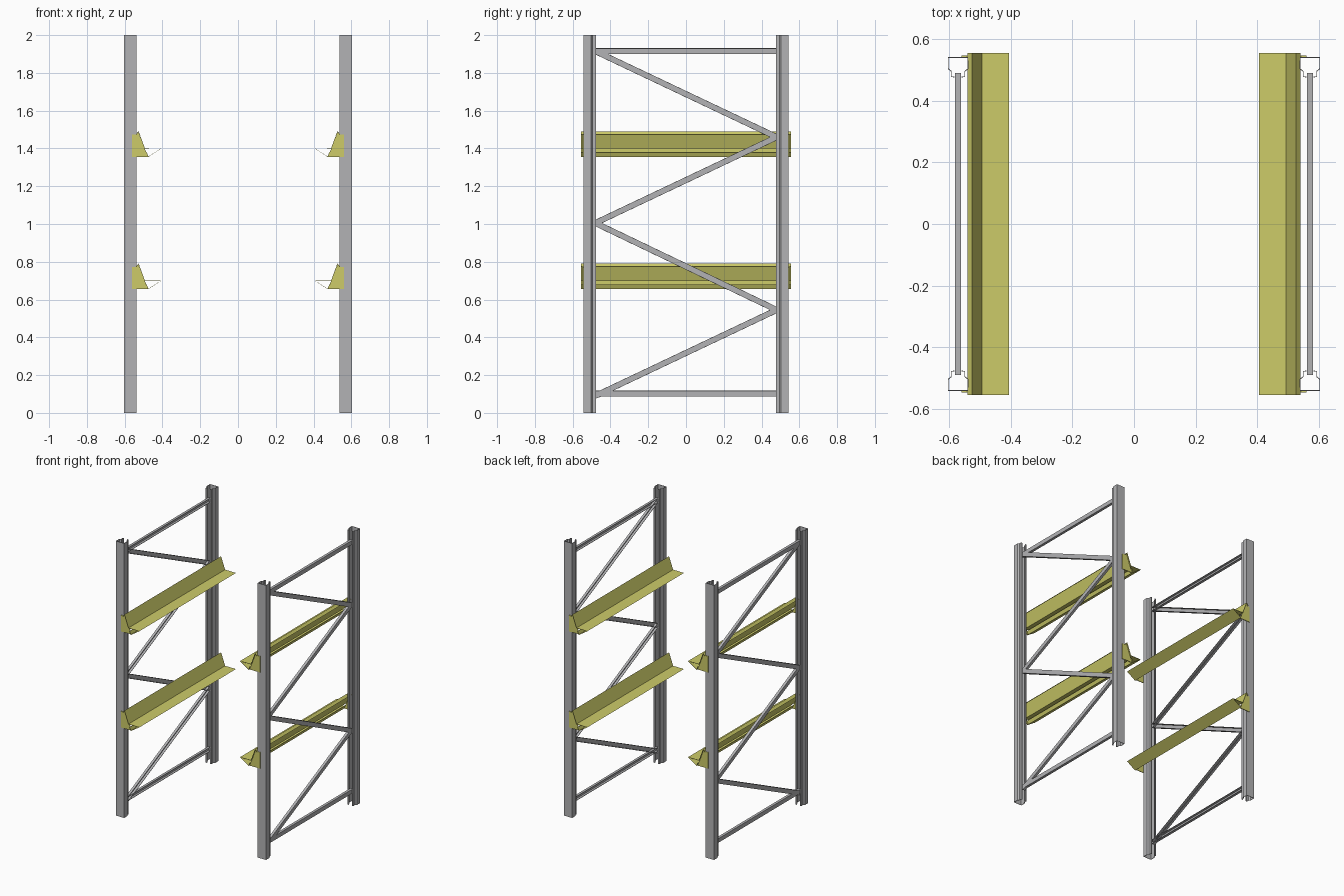
import bpy
import bmesh
from mathutils import Vector

cube = bpy.data.objects.get("Cube")
if cube:
    bpy.data.objects.remove(cube, do_unlink=True)


def material(name, rgb):
    mat = bpy.data.materials.new(name)
    mat.use_nodes = True
    mat.diffuse_color = (*rgb, 1)
    mat.node_tree.nodes["Principled BSDF"].inputs["Base Color"].default_value = (*rgb, 1)
    return mat


STEEL = material("galvanised grey", (0.45, 0.45, 0.46))
YELLOW = material("beam yellow", (0.61, 0.60, 0.14))


def make_object(name, bm, mat, thickness):
    mesh = bpy.data.meshes.new(name)
    bm.to_mesh(mesh)
    bm.free()
    mesh.materials.append(mat)
    obj = bpy.data.objects.new(name, mesh)
    bpy.context.collection.objects.link(obj)
    sheet = obj.modifiers.new("sheet", "SOLIDIFY")
    sheet.thickness = thickness
    sheet.offset = 0
    return obj


def folded_sheet(name, points, along, mat, thickness=0.003):
    """Open profile of 3D points swept along a vector."""
    bm = bmesh.new()
    start = [bm.verts.new(p) for p in points]
    end = [bm.verts.new(Vector(p) + Vector(along)) for p in points]
    for i in range(len(points) - 1):
        bm.faces.new((start[i], start[i + 1], end[i + 1], end[i]))
    return make_object(name, bm, mat, thickness)


def flat_plate(name, points, mat, thickness=0.004):
    bm = bmesh.new()
    bm.faces.new([bm.verts.new(p) for p in points])
    return make_object(name, bm, mat, thickness)


HEIGHT = 2.0
POST_X, POST_Y = 0.5715, 0.541
# half of the post section: offset across, depth from the outer face
HALF_POST = [(0.012, 0.063), (0.022, 0.063), (0.022, 0.045), (0.032, 0.037), (0.032, 0)]
POST = HALF_POST + [(-u, v) for u, v in reversed(HALF_POST)]

# beam section: distance from centre, height above the ledge
BEAM = [(0.54, 0.073), (0.526, 0.089), (0.494, 0), (0.407, 0), (0.475, -0.044), (0.485, -0.02)]
BRACKET = [(0.56, -0.045), (0.56, 0.073), (0.543, 0.073), (0.528, 0.089),
           (0.494, 0), (0.475, -0.045)]
BEAM_Y = 0.556
LEVELS = {"lower": 0.70, "upper": 1.40}

# zigzag bracing, as (y, z)
ZIGZAG = [(-0.48, 0.09), (0.48, 0.545), (-0.48, 1.005), (0.48, 1.46), (-0.48, 1.915)]
BRACES = [((-0.49, 0.102), (0.49, 0.102)), ((-0.49, 1.915), (0.49, 1.915))]
BRACES += list(zip(ZIGZAG, ZIGZAG[1:]))


def brace(name, x, side, a, b, half_w=0.009, half_h=0.014):
    start, end = Vector((x, *a)), Vector((x, *b))
    along = end - start
    up = along.cross(Vector((1, 0, 0))).normalized() * half_h
    out = Vector((side * half_w, 0, 0))
    section = [start - out + up, start + out + up, start + out - up, start - out - up]
    folded_sheet(name, section, along, STEEL)


for side, side_name in ((1, "left"), (-1, "right")):
    # posts
    for end, end_name in ((-1, "front"), (1, "back")):
        section = [(side * POST_X + u, end * (POST_Y - v), 0) for u, v in POST]
        folded_sheet(f"{side_name}_{end_name}_post", section, (0, 0, HEIGHT), STEEL)
    # bracing
    for i, (a, b) in enumerate(BRACES):
        brace(f"{side_name}_brace_{i + 1}", side * POST_X, side, a, b)
    # shelf beams with their end brackets
    for level, z in LEVELS.items():
        section = [(side * x, -BEAM_Y, z + h) for x, h in BEAM]
        folded_sheet(f"{side_name}_{level}_beam", section, (0, 2 * BEAM_Y, 0), YELLOW)
        for end, end_name in ((-1, "front"), (1, "back")):
            outline = [(side * x, end * (POST_Y + 0.004), z + h) for x, h in BRACKET]
            flat_plate(f"{side_name}_{level}_{end_name}_bracket", outline, YELLOW)
